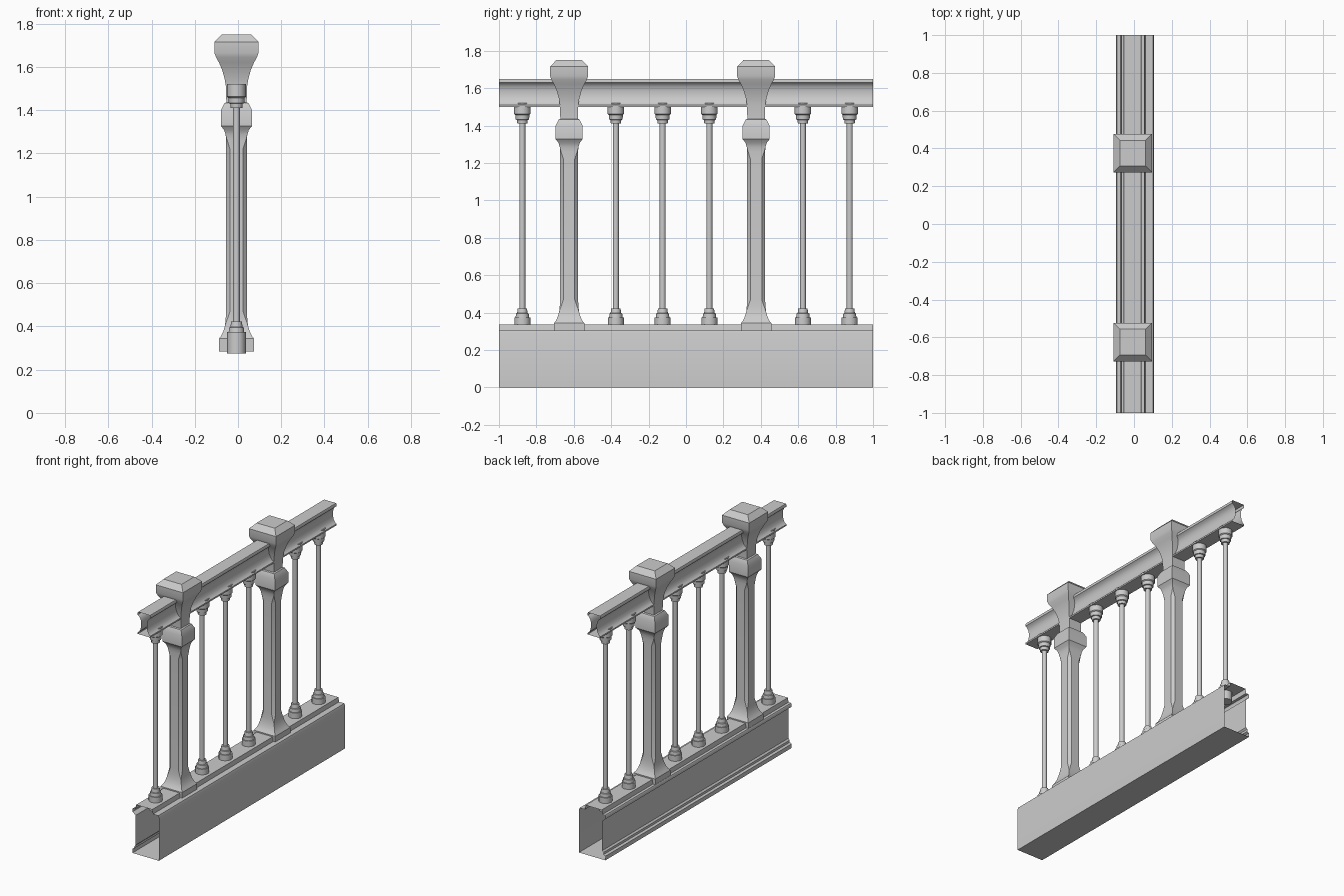
import bpy, bmesh
from math import cos, sin, pi

if "Cube" in bpy.data.objects:
    bpy.data.objects.remove(bpy.data.objects["Cube"])

CX = -0.007  # shared centre line of posts, spindles and handrail


def finish(bm, name, smooth=False):
    bmesh.ops.remove_doubles(bm, verts=bm.verts, dist=1e-5)
    bmesh.ops.recalc_face_normals(bm, faces=bm.faces)
    me = bpy.data.meshes.new(name)
    bm.to_mesh(me)
    bm.free()
    ob = bpy.data.objects.new(name, me)
    bpy.context.collection.objects.link(ob)
    if smooth:
        bpy.ops.object.select_all(action='DESELECT')
        ob.select_set(True)
        bpy.context.view_layer.objects.active = ob
        bpy.ops.object.shade_smooth_by_angle(angle=0.6)
    return ob


def bridge(bm, a, b):
    n = len(a)
    for i in range(n):
        bm.faces.new((a[i], a[(i + 1) % n], b[(i + 1) % n], b[i]))


def extrude_y(name, profile):
    """Open-ended sheet section running the full length."""
    bm = bmesh.new()
    a, b = [[bm.verts.new((x, y, z)) for x, z in profile] for y in (-1, 1)]
    bridge(bm, a, b)
    return finish(bm, name, True)


def loft(name, loops, y, smooth=False):
    """Stack of horizontal loops [(z, [(x, y), ...])], capped at both ends."""
    bm = bmesh.new()
    rings = [[bm.verts.new((CX + px, y + py, z)) for px, py in pts] for z, pts in loops]
    for a, b in zip(rings, rings[1:]):
        bridge(bm, a, b)
    bm.faces.new(rings[0])
    bm.faces.new(rings[-1])
    return finish(bm, name, smooth)


def chamfered_square(h, c):
    k = h - c
    return [(h, -k), (h, k), (k, h), (-k, h), (-h, k), (-h, -k), (-k, -h), (k, -h)]


def circle(r, n=12):
    return [(r * cos(2 * pi * i / n), r * sin(2 * pi * i / n)) for i in range(n)]


# Base beam: flat on +x, recessed channel on -x, raised strip on top
extrude_y("base_beam", [
    (0.105, 0), (0.105, 0.29), (0.1, 0.305), (0.06, 0.305), (0.055, 0.335),
    (-0.066, 0.335), (-0.071, 0.305), (-0.09, 0.305), (-0.094, 0.298),
    (-0.094, 0.28), (-0.08, 0.27), (-0.07, 0.262), (-0.07, 0.06),
    (-0.08, 0.05), (-0.08, 0.035), (-0.094, 0.028), (-0.094, 0)])

# Handrail: mirrored waisted section
half = [(0.045, 1.65), (0.048, 1.642), (0.048, 1.63), (0.036, 1.622),
        (0.026, 1.607), (0.021, 1.585), (0.021, 1.56), (0.027, 1.535),
        (0.037, 1.517), (0.048, 1.51), (0.048, 1.5)]
extrude_y("handrail", [(CX + x, z) for x, z in half] +
          [(CX - x, z) for x, z in reversed(half)])

# Posts: (z, half width, corner chamfer)
post = [(0.285, 0.081, 0), (0.343, 0.081, 0), (0.358, 0.070, 0), (0.38, 0.060, 0),
        (0.405, 0.053, 0), (0.435, 0.050, 0.008), (0.47, 0.048, 0.018),
        (1.22, 0.048, 0.018), (1.26, 0.048, 0.005), (1.285, 0.050, 0),
        (1.308, 0.057, 0), (1.327, 0.072, 0), (1.40, 0.072, 0), (1.432, 0.056, 0),
        (1.436, 0.047, 0), (1.51, 0.049, 0), (1.545, 0.055, 0), (1.585, 0.066, 0),
        (1.62, 0.081, 0), (1.645, 0.095, 0), (1.665, 0.102, 0), (1.715, 0.102, 0),
        (1.75, 0.068, 0)]

# Spindles: (z, radius)
spindle = [(0.275, 0.043), (0.373, 0.043), (0.373, 0.036), (0.395, 0.034),
           (0.397, 0.028), (0.422, 0.025), (0.422, 0.016), (1.41, 0.016),
           (1.41, 0.027), (1.43, 0.029), (1.432, 0.036), (1.457, 0.038),
           (1.462, 0.044), (1.52, 0.044)]

for i in range(8):
    y = -0.875 + 0.25 * i
    if i in (1, 5):
        loft(f"post_{i}", [(z, chamfered_square(h, c)) for z, h, c in post], y, True)
    else:
        loft(f"spindle_{i}", [(z, circle(r)) for z, r in spindle], y, True)
